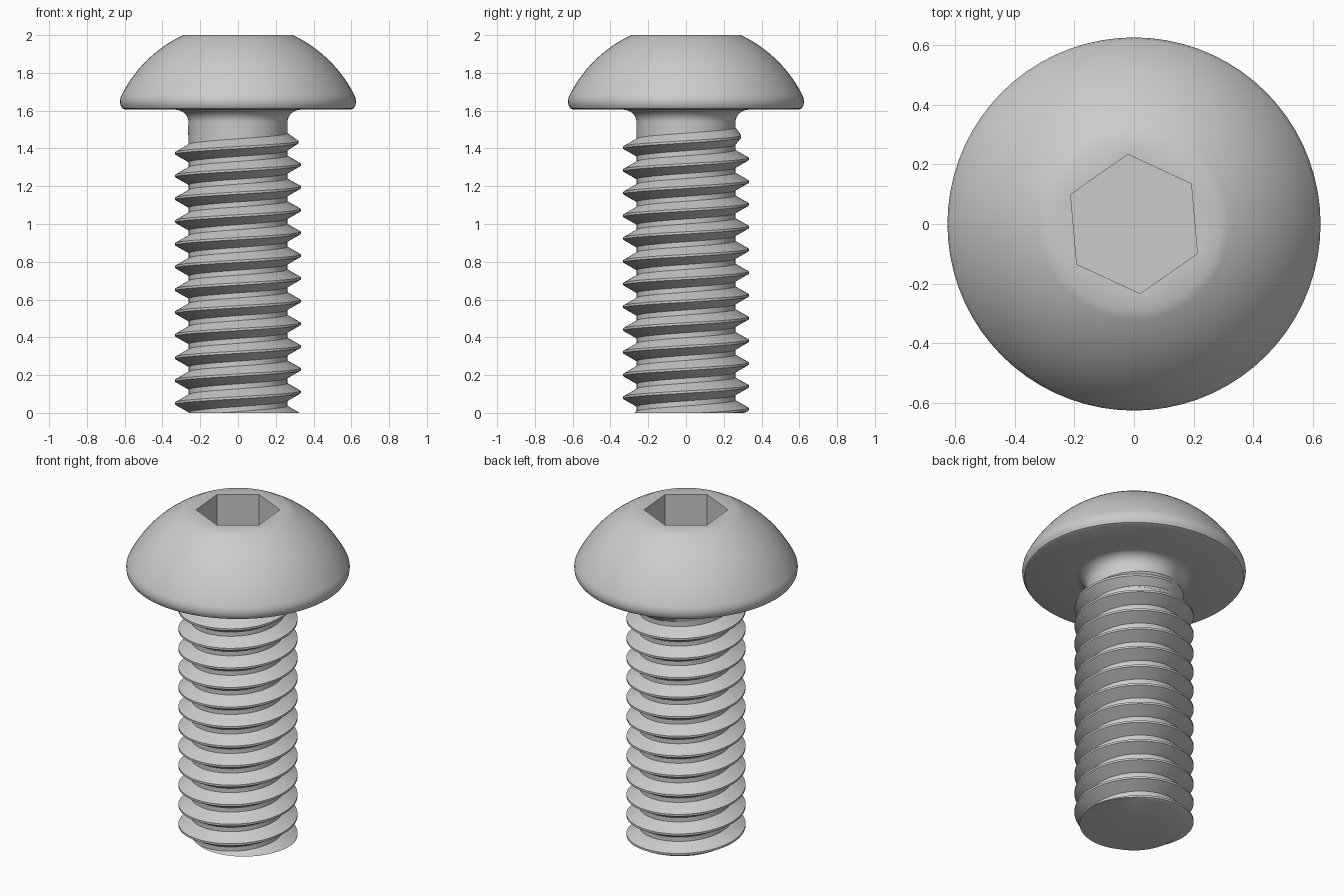
import bpy
import bmesh
from math import sin, cos, pi, asin, radians

cube = bpy.data.objects.get("Cube")
if cube:
    bpy.data.objects.remove(cube, do_unlink=True)

SIDES = 72
ROOT, CREST, PITCH = 0.261, 0.333, 0.1204
NECK = 0.262

steel = bpy.data.materials.new("grey steel")
steel.use_nodes = True
GREY = (0.6, 0.6, 0.6, 1.0)
steel.diffuse_color = GREY
steel.node_tree.nodes["Principled BSDF"].inputs["Base Color"].default_value = GREY


def finish(bm, name):
    """Turn a bmesh into a smooth object with sharp edges kept."""
    bmesh.ops.recalc_face_normals(bm, faces=bm.faces[:])
    mesh = bpy.data.meshes.new(name)
    bm.to_mesh(mesh)
    bm.free()
    mesh.materials.append(steel)
    obj = bpy.data.objects.new(name, mesh)
    bpy.context.collection.objects.link(obj)
    bpy.ops.object.select_all(action='DESELECT')
    obj.select_set(True)
    bpy.context.view_layer.objects.active = obj
    bpy.ops.object.shade_smooth_by_angle(angle=radians(30))
    return obj


def ring(bm, radius, z, sides, turn=0.0):
    return [bm.verts.new((radius * cos(turn + 2 * pi * i / sides),
                          radius * sin(turn + 2 * pi * i / sides), z))
            for i in range(sides)]


def bridge(bm, low, high):
    for i in range(len(low)):
        j = (i + 1) % len(low)
        bm.faces.new((low[i], low[j], high[j], high[i]))


def loop_edges(bm, loop):
    return [bm.edges.get((loop[i - 1], loop[i])) for i in range(len(loop))]


# Head profile: neck, fillet, underside, rounded rim, dome
FILLET = 0.068
profile = [(NECK, 1.40)]
for i in range(9):
    a = pi - i * pi / 16
    profile.append((NECK + FILLET + FILLET * cos(a), 1.537 + FILLET * sin(a)))
profile += [(0.595, 1.605), (0.612, 1.612), (0.622, 1.628),
            (0.625, 1.65), (0.621, 1.672)]
DOME, CENTRE = 0.688, 1.376
a_rim, a_top = asin(0.613 / DOME), asin(0.29 / DOME)
for i in range(15):
    a = a_rim + (a_top - a_rim) * i / 14
    profile.append((DOME * sin(a), CENTRE + DOME * cos(a)))
profile[-1] = (0.29, 2.0)

bm = bmesh.new()
rings = [ring(bm, r, z, SIDES) for r, z in profile]
for low, high in zip(rings, rings[1:]):
    bridge(bm, low, high)
bm.faces.new(rings[0])

# Hex socket sunk into the flat top
hex_top = ring(bm, 0.234, 2.0, 6, radians(95))
hex_floor = ring(bm, 0.234, 1.75, 6, radians(95))
bridge(bm, hex_floor, hex_top)
bm.faces.new(hex_floor)
bmesh.ops.triangle_fill(
    bm, use_beauty=True, normal=(0, 0, 1),
    edges=loop_edges(bm, rings[-1]) + loop_edges(bm, hex_top))
finish(bm, "button_head")

# Threaded shank: a continuous right-hand helical strip
PHASE, TOP, FADE = -0.01, 1.50, 0.08
bm = bmesh.new()
rows = []
step = -2 * SIDES
while PHASE + PITCH * step / SIDES < TOP:
    z = PHASE + PITCH * step / SIDES
    a = 2 * pi * step / SIDES
    fade = min(1.0, (TOP - z) / FADE)
    tip = ROOT - 0.0005 + (CREST - ROOT) * fade
    section = [(ROOT, -0.047), (tip, -0.006), (tip, 0.006), (ROOT, 0.047)]
    rows.append([bm.verts.new((r * cos(a), r * sin(a), z + dz))
                 for r, dz in section])
    step += 1
for s in range(len(rows) - 1):
    here, there = rows[s], rows[s + 1]
    for k in range(3):
        bm.faces.new((here[k], there[k], there[k + 1], here[k + 1]))
    if s + SIDES + 1 < len(rows):
        above, above_next = rows[s + SIDES], rows[s + SIDES + 1]
        bm.faces.new((here[3], there[3], above_next[0], above[0]))

# Flat cut end of the shank
cut = bmesh.ops.bisect_plane(
    bm, geom=bm.verts[:] + bm.edges[:] + bm.faces[:], dist=1e-6,
    plane_co=(0, 0, 0), plane_no=(0, 0, 1), clear_inner=True)
rim = [e for e in cut["geom_cut"] if isinstance(e, bmesh.types.BMEdge)]
bmesh.ops.contextual_create(bm, geom=rim)
finish(bm, "threaded_shank")
